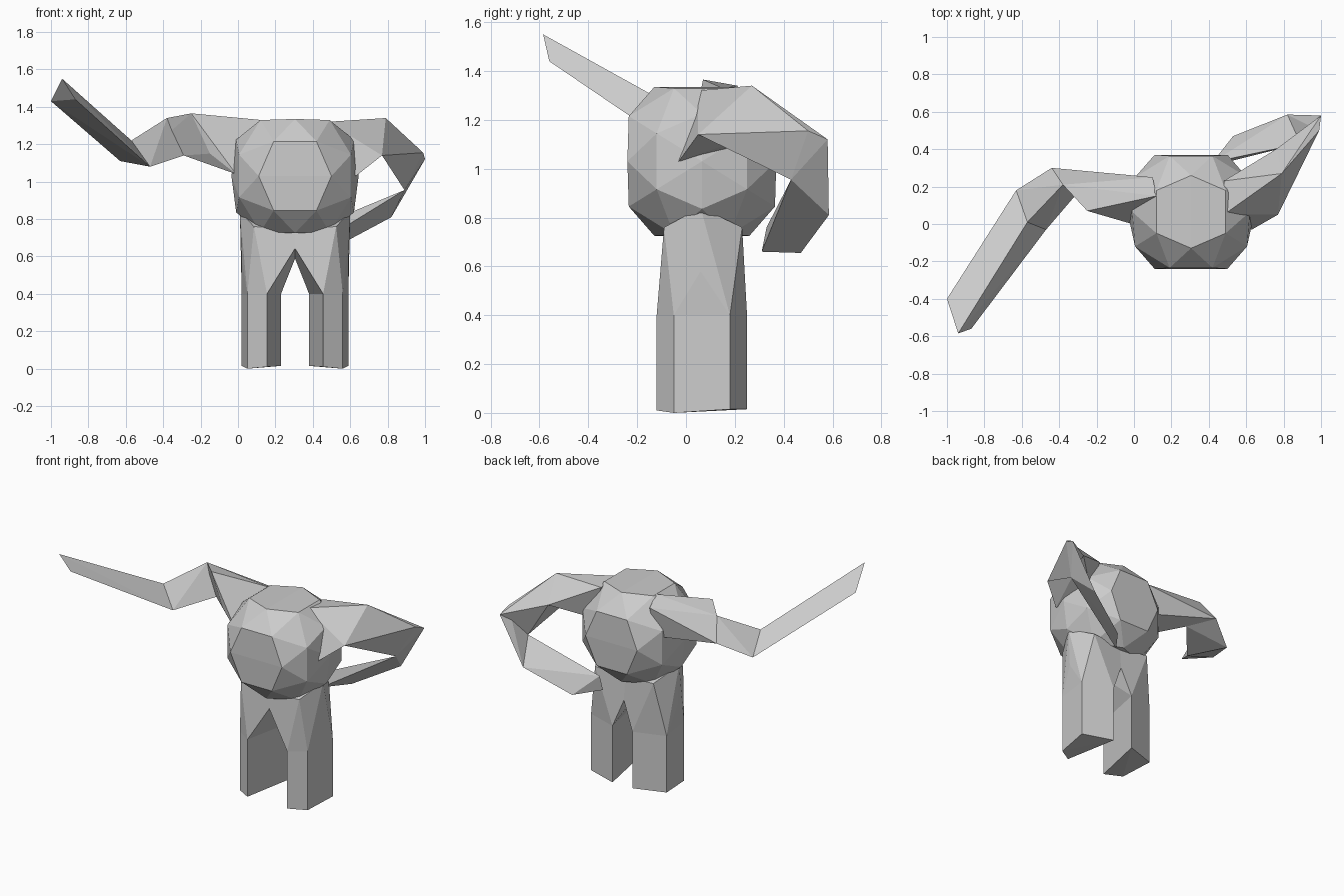
import bpy, bmesh
from mathutils import Vector

if "Cube" in bpy.data.objects:
    bpy.data.objects.remove(bpy.data.objects["Cube"])

MID = 0.305          # x of the torso's symmetry plane
CENTRE = Vector((MID, 0.065, 1.03))


def add_hull(bm, points):
    verts = [bm.verts.new(p) for p in points]
    bmesh.ops.convex_hull(bm, input=verts)
    loose = [v for v in bm.verts if not v.link_faces]
    bmesh.ops.delete(bm, geom=loose, context='VERTS')


def faceted_part(name, segments):
    """One object made of convex segments, each given by its corner points."""
    bm = bmesh.new()
    for points in segments:
        add_hull(bm, points)
    bmesh.ops.recalc_face_normals(bm, faces=bm.faces)
    mesh = bpy.data.meshes.new(name)
    bm.to_mesh(mesh)
    bm.free()
    obj = bpy.data.objects.new(name, mesh)
    bpy.context.collection.objects.link(obj)
    return obj


# Body: once-divided icosahedron, flattened on its six axis sides
g = (1 + 5 ** 0.5) / 2
corners = []
for a in (-1, 1):
    for b in (-g, g):
        corners += [Vector((a, b, 0)), Vector((0, a, b)), Vector((b, 0, a))]
dirs = [c.normalized() for c in corners]
dirs += [(p + q).normalized() for i, p in enumerate(corners)
         for q in corners[:i] if (p - q).length < 2.1]
limit = (0.34, 0.305, 0.305)
faceted_part("body", [[CENTRE + Vector([max(-m, min(m, 0.37 * c)) for c, m in zip(d, limit)])
                       for d in dirs]])

# Legs: turned four-sided columns that spread into the hips (x measured from MID)
foot = [(0.15, -0.12, 0.01), (0.255, -0.05, 0), (0.285, 0.18, 0.015), (0.075, 0.25, 0.015)]
knee = [(x, y, 0.4) for x, y, z in foot]
hip = [(0.285, 0.06, 0.58), (0.295, 0.06, 0.84), (0.22, -0.09, 0.76), (-0.06, -0.09, 0.74),
       (-0.08, 0.06, 0.80), (-0.06, 0.22, 0.74), (0.22, 0.23, 0.76)]
for side, label in ((-1, "left_leg"), (1, "right_leg")):
    faceted_part(label, [[(MID + side * x, y, z) for x, y, z in part]
                         for part in (foot + knee, knee + hip)])

# Raised arm: shoulder, elbow, wrist and tip sections
shoulder = [(0.10, 0.25, 1.28), (0.12, 0.15, 1.33), (-0.01, 0.0, 1.04), (0.08, 0.22, 1.08)]
elbow = [(-0.44, 0.30, 1.20), (-0.38, 0.21, 1.34), (-0.29, 0.18, 1.14)]
bend = [(-0.25, 0.07, 1.365), (-0.15, 0.05, 1.15)]
wrist = [(-0.57, 0.01, 1.22), (-0.47, -0.03, 1.08), (-0.63, 0.18, 1.11)]
tip = [(-0.94, -0.585, 1.55), (-0.87, -0.56, 1.44), (-1.0, -0.40, 1.43)]
faceted_part("raised_arm", [shoulder + bend + elbow, elbow + wrist, wrist + tip])

# Bent arm: curls back and behind the hip
shoulder = [(0.48, 0.05, 1.32), (0.48, 0.23, 1.31), (0.63, -0.03, 1.03), (0.55, 0.22, 1.08)]
bend = [(0.79, 0.27, 1.34), (0.77, 0.05, 1.14), (0.76, 0.40, 1.18)]
elbow = [(1.0, 0.58, 1.12), (0.99, 0.50, 1.155), (0.89, 0.43, 0.955)]
wrist = (0.82, 0.585, 0.81)
tip = [(0.53, 0.47, 0.655), (0.41, 0.31, 0.66), (0.42, 0.33, 0.76)]
faceted_part("bent_arm", [shoulder + bend, bend + elbow,
                          elbow + [wrist], [elbow[2], wrist] + tip])
